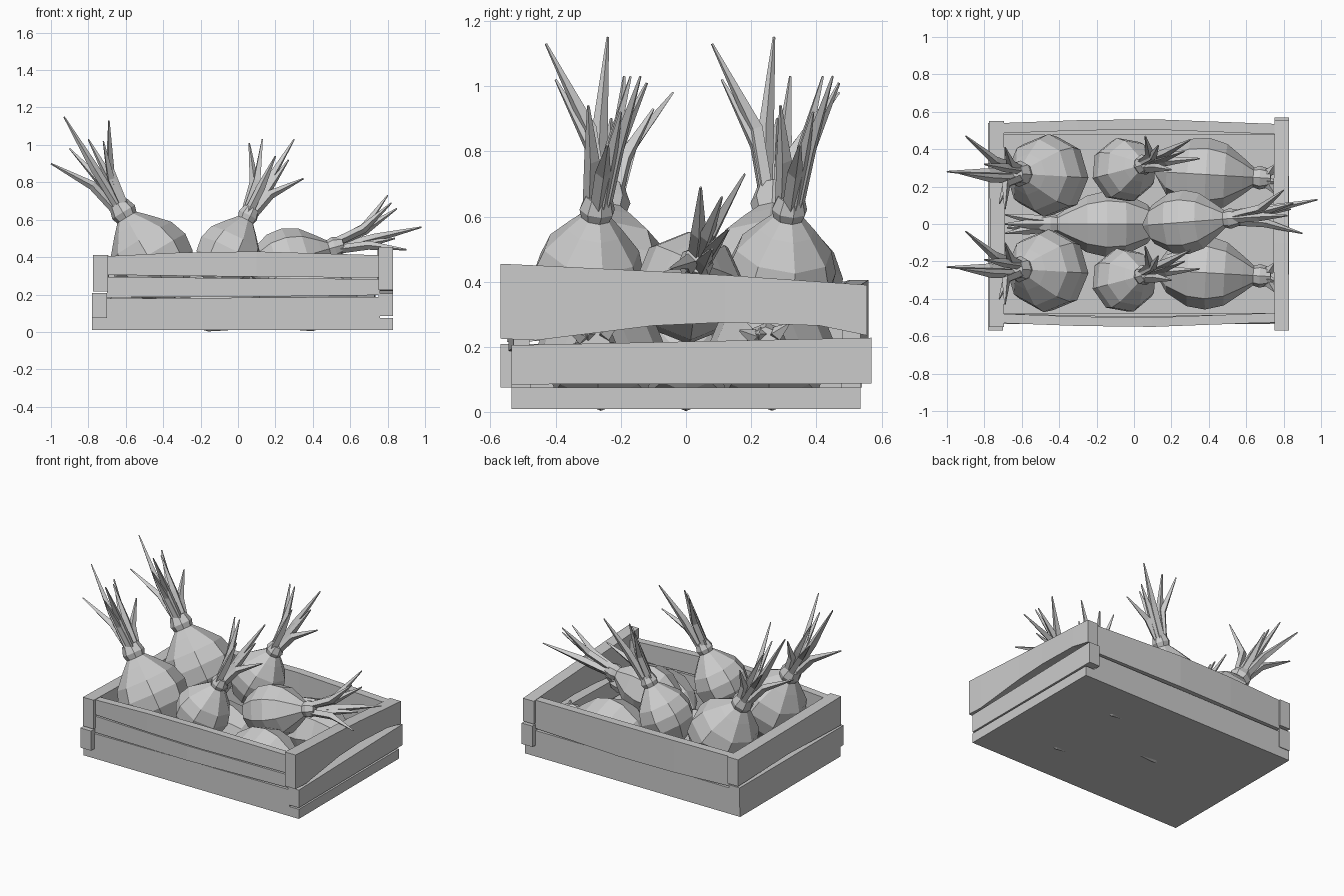
import bpy, bmesh, math
from mathutils import Vector

cube = bpy.data.objects.get("Cube")
if cube:
    bpy.data.objects.remove(cube, do_unlink=True)

grey = bpy.data.materials.new("plain_grey")
grey.use_nodes = True
grey.diffuse_color = (0.6, 0.6, 0.6, 1)
grey.node_tree.nodes["Principled BSDF"].inputs["Base Color"].default_value = (0.6, 0.6, 0.6, 1)


def finish(bm, name):
    bmesh.ops.recalc_face_normals(bm, faces=bm.faces)
    mesh = bpy.data.meshes.new(name)
    bm.to_mesh(mesh)
    bm.free()
    mesh.materials.append(grey)
    obj = bpy.data.objects.new(name, mesh)
    bpy.context.collection.objects.link(obj)
    return obj


def loft(bm, rings):
    """Skin a list of closed rings and cap both ends."""
    rows = [[bm.verts.new(p) for p in ring] for ring in rings]
    n = len(rows[0])
    for a, b in zip(rows, rows[1:]):
        for i in range(n):
            j = (i + 1) % n
            bm.faces.new((a[i], a[j], b[j], b[i]))
    bm.faces.new(rows[0][::-1])
    bm.faces.new(rows[-1])


def tube(bm, points, radii, axis, sides):
    """Rings of the given radii, all square to one axis."""
    turn = Vector(axis).to_track_quat('Z', 'Y')
    rings = []
    for p, r in zip(points, radii):
        angles = [math.tau * i / sides for i in range(sides)]
        rings.append([p + turn @ Vector((r * math.cos(a), r * math.sin(a), 0)) for a in angles])
    loft(bm, rings)


def board(name, along, stations, thick):
    """Plank through stations (position, outer offset, bottom, top)."""
    bm = bmesh.new()
    rings = []
    for t, off, low, high in stations:
        inner = off - math.copysign(thick, off)
        ring = [(off, low), (off, high), (inner, high), (inner, low)]
        rings.append([(t, o, z) if along == 'x' else (o, t, z) for o, z in ring])
    loft(bm, rings)
    return finish(bm, name)


# Crate floor
board("crate_floor", 'x', [(-0.78, -0.535, 0.01, 0.075), (0.83, -0.535, 0.01, 0.075)], 1.07)

# Long side planks, bowed outwards in the middle
board("front_lower_plank", 'x', [(-0.74, -0.535, 0.075, 0.178), (0.76, -0.535, 0.075, 0.188)], 0.06)
board("front_middle_plank", 'x', [(-0.7, -0.53, 0.185, 0.295), (0, -0.545, 0.187, 0.287),
                                  (0.76, -0.53, 0.197, 0.283)], 0.05)
board("front_upper_plank", 'x', [(-0.7, -0.53, 0.305, 0.405), (-0.3, -0.545, 0.3, 0.425),
                                 (0.1, -0.55, 0.295, 0.43), (0.76, -0.525, 0.29, 0.41)], 0.05)
board("back_lower_plank", 'x', [(-0.74, 0.535, 0.075, 0.185), (0.76, 0.535, 0.075, 0.185)], 0.06)
board("back_upper_plank", 'x', [(-0.7, 0.54, 0.2, 0.4), (-0.3, 0.555, 0.19, 0.405),
                                (0.1, 0.56, 0.19, 0.405), (0.76, 0.535, 0.2, 0.39)], 0.055)

# End planks
board("right_upper_plank", 'y', [(-0.57, 0.83, 0.225, 0.455), (-0.46, 0.83, 0.22, 0.45),
                                 (-0.1, 0.825, 0.265, 0.432), (0.12, 0.825, 0.275, 0.42),
                                 (0.41, 0.83, 0.265, 0.4), (0.555, 0.83, 0.235, 0.39)], 0.08)
board("right_lower_plank", 'y', [(-0.535, 0.83, 0.085, 0.205), (0.57, 0.83, 0.087, 0.228)], 0.08)
board("left_upper_plank", 'y', [(-0.55, -0.775, 0.215, 0.41), (0, -0.77, 0.23, 0.4),
                                (0.55, -0.775, 0.22, 0.4)], 0.08)
board("left_lower_plank", 'y', [(-0.57, -0.78, 0.075, 0.208), (0.54, -0.78, 0.075, 0.208)], 0.08)

# Bulb outline: (radius factor, height factor)
OUTLINE = [(0.1, -1.2), (0.6, -0.92), (0.94, -0.4), (1, 0.05), (0.86, 0.5),
           (0.5, 0.93), (0.27, 1.18), (0.32, 1.34), (0.24, 1.6)]


def onion(name, center, axis, radius, length, tips):
    center, axis = Vector(center), Vector(axis).normalized()
    bm = bmesh.new()
    tube(bm, [center + axis * h * length for r, h in OUTLINE],
         [r * radius for r, h in OUTLINE], axis, 8)
    finish(bm, name + "_bulb")

    # Leaves leave the neck in a bundle, then fan out to their tips
    bm = bmesh.new()
    neck = center + axis * 1.4 * length
    for tip in tips:
        tip = Vector((tip[0], tip[1] + center.y, tip[2]))
        reach = tip - neck
        spread = reach - axis * reach.dot(axis)
        spread.normalize()
        start = neck + spread * 0.13 * radius
        middle = start + reach * 0.2 + axis * reach.length * 0.25
        tube(bm, [start, middle, tip], [0.024, 0.024, 0.004], reach, 4)
    finish(bm, name + "_leaves")


# Matching pairs of onions in the front and back rows
for row, y in (("back", 0.26), ("front", -0.25)):
    onion(row + "_left_onion", (-0.465, y, 0.4), (-0.52, 0.03, 0.85), 0.222, 0.21,
          [(-0.69, -0.18, 1.13), (-0.93, 0.01, 1.15), (-0.9, 0.21, 0.98), (-1, 0.02, 0.9),
           (-0.72, -0.15, 1.02), (-0.69, 0.15, 0.93), (-0.8, 0.06, 1.03)])
for row, y in (("back", 0.29), ("front", -0.3)):
    onion(row + "_middle_onion", (-0.05, y, 0.42), (0.45, 0.12, 0.88), 0.175, 0.17,
          [(0.06, 0.18, 1.01), (0.13, 0.13, 1.03), (0.3, 0.16, 1.03), (0.35, 0.06, 0.82),
           (0.2, 0, 0.94), (0.27, 0.1, 0.92)])
for row, y in (("back", 0.265), ("front", -0.26)):
    onion(row + "_right_onion", (0.38, y, 0.2), (1, -0.06, 0.04), 0.197, 0.22,
          [(0.75, 0.05, 0.27), (0.76, -0.04, 0.24), (0.75, -0.1, 0.25)])

# Onions lying along the middle
onion("center_right_onion", (0.27, 0.01, 0.385), (1, 0.08, 0.28), 0.172, 0.19,
      [(0.8, 0.17, 0.73), (0.82, 0.035, 0.69), (0.98, 0.12, 0.56), (0.9, -0.06, 0.44),
       (0.84, 0.07, 0.5), (0.85, 0.1, 0.66)])
onion("center_left_onion", (-0.14, 0, 0.177), (-1, 0, 0.05), 0.175, 0.23,
      [(-0.69, 0.05, 0.24), (-0.69, -0.05, 0.22), (-0.69, 0, 0.27), (-0.68, -0.02, 0.18)])
